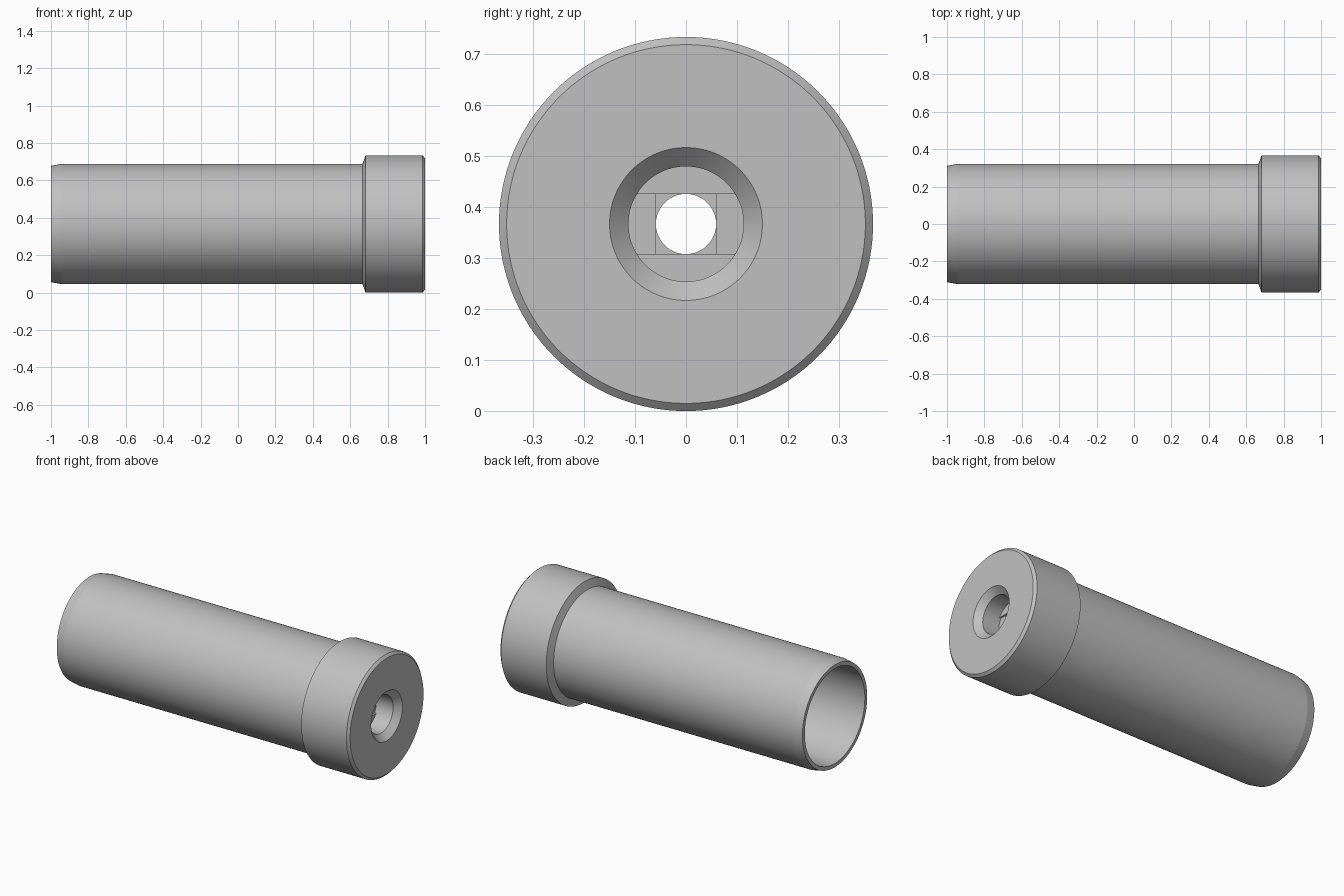
import bpy, bmesh, math

cube = bpy.data.objects.get("Cube")
if cube:
    bpy.data.objects.remove(cube, do_unlink=True)

SEGMENTS = 128
HEAD_R, HOLE_R, COUNTERBORE_R = 0.367, 0.059, 0.113


def ring(bm, x, radius, y_limit=1.0, z_limit=1.0):
    """Ring around the x axis, optionally flattened to a slot or a square."""
    verts = []
    for i in range(SEGMENTS):
        a = 2 * math.pi * i / SEGMENTS
        y, z = radius * math.cos(a), radius * math.sin(a)
        y = max(-y_limit, min(y_limit, y))
        z = max(-z_limit, min(z_limit, z))
        verts.append(bm.verts.new((x, y, z)))
    return verts


# Closed section: outer wall, head, screw recess, then the hollow bore
sections = [
    (-1.0, 0.311), (-0.945, 0.321),                     # tapered open end
    (0.665, 0.321), (0.682, HEAD_R),                    # shoulder
    (0.986, HEAD_R), (1.0, 0.352),                      # bevelled head
    (1.0, 0.15), (0.963, COUNTERBORE_R),                # countersink
    (0.86, COUNTERBORE_R),                              # counterbore floor
    (0.86, COUNTERBORE_R, 1.0, HOLE_R),                 # slot step
    (0.85, COUNTERBORE_R, 1.0, HOLE_R),
    (0.85, COUNTERBORE_R, HOLE_R, HOLE_R),              # square step
    (0.84, COUNTERBORE_R, HOLE_R, HOLE_R),
    (0.84, HOLE_R), (0.70, HOLE_R),                     # screw hole
    (0.70, 0.288), (-1.0, 0.288),                       # hollow bore
]

bm = bmesh.new()
rings = [ring(bm, *s) for s in sections]
for a, b in zip(rings, rings[1:] + rings[:1]):
    for i in range(SEGMENTS):
        j = (i + 1) % SEGMENTS
        bm.faces.new((a[i], a[j], b[j], b[i]))
bmesh.ops.remove_doubles(bm, verts=bm.verts, dist=1e-5)
bmesh.ops.recalc_face_normals(bm, faces=bm.faces)

mesh = bpy.data.meshes.new("flanged_tube")
bm.to_mesh(mesh)
bm.free()
tube = bpy.data.objects.new("flanged_tube", mesh)
tube.location.z = HEAD_R
bpy.context.collection.objects.link(tube)

# Plain grey finish
grey = bpy.data.materials.new("light_grey")
grey.use_nodes = True
colour = (0.53, 0.53, 0.53, 1.0)
grey.diffuse_color = colour
grey.node_tree.nodes["Principled BSDF"].inputs["Base Color"].default_value = colour
mesh.materials.append(grey)

bpy.ops.object.select_all(action="DESELECT")
tube.select_set(True)
bpy.context.view_layer.objects.active = tube
bpy.ops.object.shade_smooth_by_angle(angle=math.radians(8))
